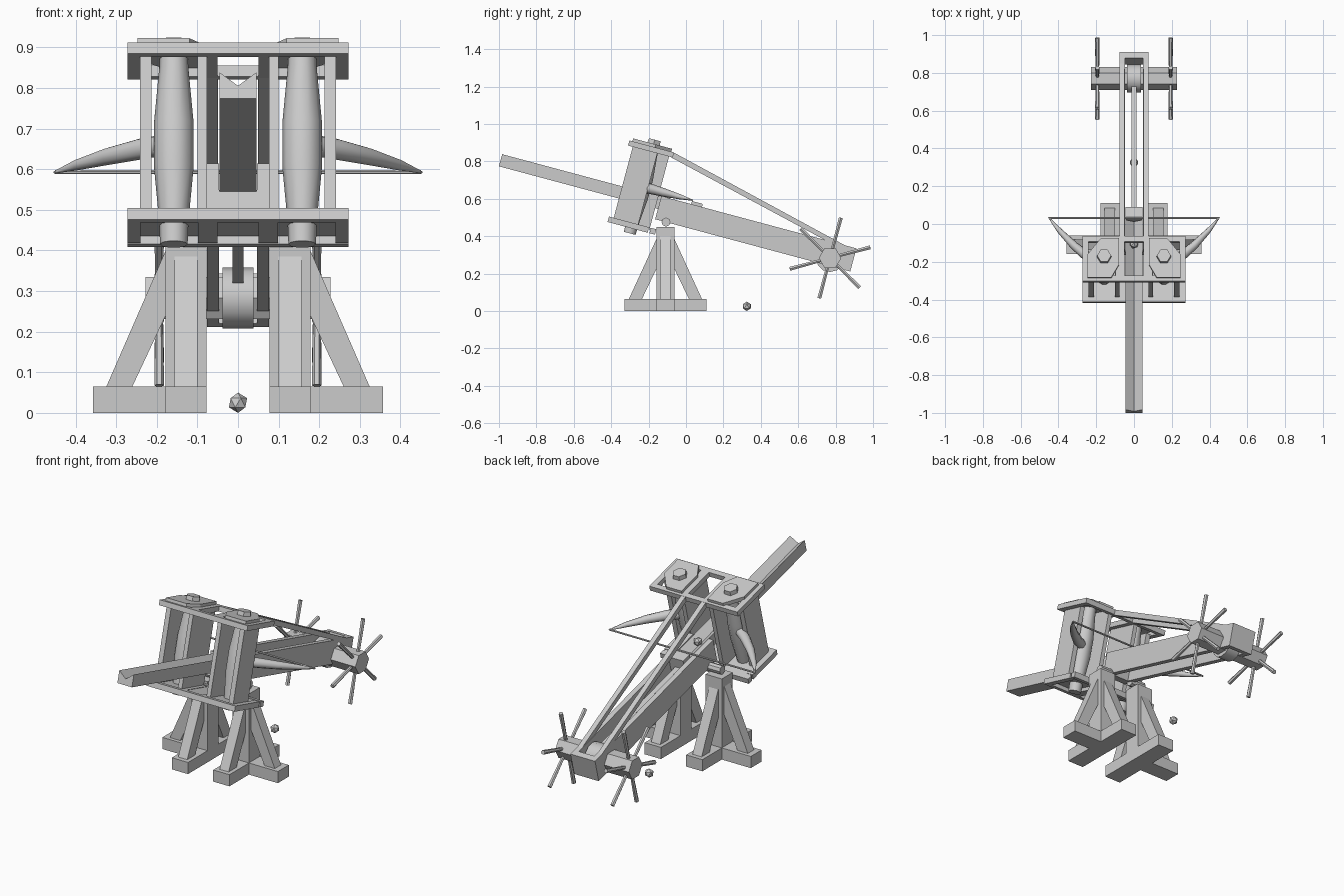
import bpy, bmesh, math
from mathutils import Matrix, Vector

if "Cube" in bpy.data.objects:
    bpy.data.objects.remove(bpy.data.objects["Cube"])

# Tilted frame of the stock: origin at the pivot, local y runs down the stock
TILT = Matrix.Translation((0, -0.107, 0.475)) @ Matrix.Rotation(math.radians(-15), 4, 'X')
FLAT = Matrix.Identity(4)


def finish(name, bm, mat, smooth=False):
    bm.transform(mat)
    bmesh.ops.recalc_face_normals(bm, faces=bm.faces)
    me = bpy.data.meshes.new(name)
    bm.to_mesh(me)
    bm.free()
    ob = bpy.data.objects.new(name, me)
    bpy.context.collection.objects.link(ob)
    if smooth:
        bpy.ops.object.select_all(action='DESELECT')
        ob.select_set(True)
        bpy.context.view_layer.objects.active = ob
        bpy.ops.object.shade_smooth_by_angle(angle=math.radians(50))
    return ob


def prism(name, pts, a, b, axis, mat=FLAT):
    """Extrude a 2D outline from a to b along axis (the outline uses the other two axes in order)."""
    bm = bmesh.new()

    def co(p, t):
        v = list(p)
        v.insert(axis, t)
        return v
    lo = [bm.verts.new(co(p, a)) for p in pts]
    hi = [bm.verts.new(co(p, b)) for p in pts]
    bm.faces.new(lo)
    bm.faces.new(hi)
    n = len(pts)
    for i in range(n):
        bm.faces.new((lo[i], lo[(i + 1) % n], hi[(i + 1) % n], hi[i]))
    return finish(name, bm, mat)


def box(name, x, y, z, mat=FLAT):
    x = sorted(x)
    return prism(name, [(x[0], y[0]), (x[1], y[0]), (x[1], y[1]), (x[0], y[1])], z[0], z[1], 2, mat)


def tube(name, path, sides, mat=FLAT, smooth=False):
    """Rings of (point, radius) joined into a capped tube."""
    bm = bmesh.new()
    rings = []
    for i, (p, r) in enumerate(path):
        d = Vector(path[min(i + 1, len(path) - 1)][0]) - Vector(path[max(i - 1, 0)][0])
        d.normalize()
        ref = Vector((0, 0, 1)) if abs(d.z) < 0.9 else Vector((0, 1, 0))
        a = d.cross(ref).normalized()
        b = d.cross(a)
        rings.append([bm.verts.new(Vector(p) + r * (math.cos(t) * a + math.sin(t) * b))
                      for t in (2 * math.pi * k / sides for k in range(sides))])
    for r0, r1 in zip(rings, rings[1:]):
        for k in range(sides):
            bm.faces.new((r0[k], r0[(k + 1) % sides], r1[(k + 1) % sides], r1[k]))
    bm.faces.new(rings[0])
    bm.faces.new(rings[-1])
    return finish(name, bm, mat, smooth)


def ball(name, loc, mat=FLAT):
    bm = bmesh.new()
    bmesh.ops.create_icosphere(bm, subdivisions=1, radius=0.025,
                               matrix=Matrix.Translation(loc))
    return finish(name, bm, mat)


# Missile trough with a V groove, slider block and pull bar
prism("trough", [(-0.045, 0.057), (0.045, 0.057), (0.045, 0.124), (0, 0.09), (-0.045, 0.124)],
      -0.94, 0.10, 1, TILT)
box("slider_block", (-0.045, 0.045), (0.105, 0.165), (0.06, 0.145), TILT)
box("pull_bar", (-0.014, 0.014), (0.16, 0.87), (0.06, 0.09), TILT)

# Stock end pieces
box("stock_front", (-0.047, 0.047), (-0.06, 0.0), (0.0, 0.06), TILT)
box("stock_rear", (-0.047, 0.047), (0.985, 1.02), (0.0, 0.128), TILT)

# Long bars of the spring frame, top and bottom
for tag, w0, w1, u1 in (("top", 0.343, 0.371, -0.055), ("bottom", -0.08, -0.05, -0.04)):
    box(tag + "_front_bar", (-0.272, 0.272), (-0.302, -0.272), (w0, w1), TILT)
    box(tag + "_rear_bar", (-0.272, 0.272), (u1 - 0.03, u1), (w0, w1), TILT)
box("bottom_plate", (-0.265, 0.265), (-0.29, -0.05), (-0.06, -0.052), TILT)

for s, side in ((-1, "left"), (1, "right")):
    def X(a, b):
        return (s * a, s * b)

    # Stock rails and long bracing struts
    box(side + "_stock_rail", X(0.047, 0.076), (-0.06, 1.02), (0.0, 0.128), TILT)
    prism(side + "_long_strut", [(-0.055, 0.37), (-0.07, 0.343), (0.92, 0.11), (0.955, 0.128)],
          s * 0.049, s * 0.076, 0, TILT)

    # Spring frame cross bars and uprights
    for tag, w0, w1 in (("top", 0.343, 0.371), ("bottom", -0.08, -0.05)):
        box(f"{side}_{tag}_end_bar", X(0.24, 0.272), (-0.275, -0.08), (w0, w1), TILT)
        box(f"{side}_{tag}_inner_bar", X(0.05, 0.098), (-0.275, -0.08), (w0, w1), TILT)
    box(side + "_outer_upright", X(0.213, 0.241), (-0.276, -0.14), (-0.055, 0.35), TILT)
    box(side + "_inner_upright", X(0.076, 0.1), (-0.276, -0.075), (-0.055, 0.35), TILT)

    # Washer plate with two cut corners, hexagonal caps, twisted bundle
    prism(side + "_washer", [(s * x, u) for x, u in ((0.247, -0.285), (0.12, -0.285), (0.08, -0.215),
          (0.08, -0.07), (0.175, -0.07), (0.247, -0.16))], 0.365, 0.387, 2, TILT)
    tube(side + "_top_cap", [((s * 0.158, -0.172, 0.38), 0.04), ((s * 0.158, -0.172, 0.41), 0.037)], 6, TILT)
    tube(side + "_bundle", [((s * 0.158, -0.172, w), r) for w, r in
         ((-0.108, 0.034), (-0.05, 0.036), (0.09, 0.049), (0.2, 0.049), (0.34, 0.036), (0.385, 0.034))],
         10, TILT, True)

    # Curved throwing arm
    tube(side + "_arm", [((s * x, u, 0.15), r) for x, u, r in
         ((0.165, -0.165, 0.027), (0.24, -0.115, 0.027), (0.32, -0.045, 0.022),
          (0.395, 0.035, 0.014), (0.452, 0.107, 0.003))], 8, TILT, True)

    # Stand: post, T-shaped foot, three braces, pivot pin
    box(side + "_post", X(0.078, 0.178), (-0.158, -0.062), (0.065, 0.45))
    box(side + "_long_foot", X(0.078, 0.178), (-0.33, 0.11), (0, 0.065))
    box(side + "_side_foot", X(0.178, 0.357), (-0.158, -0.062), (0, 0.065))
    prism(side + "_side_brace", [(s * x, z) for x, z in
          ((0.178, 0.40), (0.324, 0.065), (0.26, 0.065), (0.178, 0.24))], -0.138, -0.083, 1)
    for k, tag in ((-1, "front"), (1, "back")):
        prism(f"{side}_{tag}_brace", [(-0.11 + k * y, z) for y, z in
              ((0.048, 0.385), (0.195, 0.065), (0.125, 0.065), (0.048, 0.225))], s * 0.1, s * 0.156, 0)
    tube(side + "_pivot_pin", [((s * 0.06, -0.107, 0.475), 0.024), ((s * 0.15, -0.107, 0.475), 0.024)], 8)

    # Windlass barrel with six handles
    tube(side + "_windlass", [((s * 0.03, 0.77, 0.283), 0.06), ((s * 0.228, 0.77, 0.283), 0.06)], 6)
    for k in range(6):
        a = math.radians(15 + 60 * k)
        d = Vector((0, math.cos(a), math.sin(a)))
        c = Vector((s * 0.194, 0.77, 0.283))
        tube(f"{side}_handle_{k + 1}", [(c + d * 0.03, 0.009), (c + d * 0.223, 0.012)], 6)

# Rope drum, bowstring and stone shot
tube("rope_drum", [((-0.038, 0.77, 0.283), 0.075), ((0.038, 0.77, 0.283), 0.075)], 12, FLAT, True)
tube("bowstring", [((-0.45, 0.103, 0.15), 0.005), ((0.45, 0.103, 0.15), 0.005)], 6, TILT)
ball("loaded_shot", (0, -0.03, 0.116), TILT)
ball("ground_shot", (0, 0.325, 0.025))
